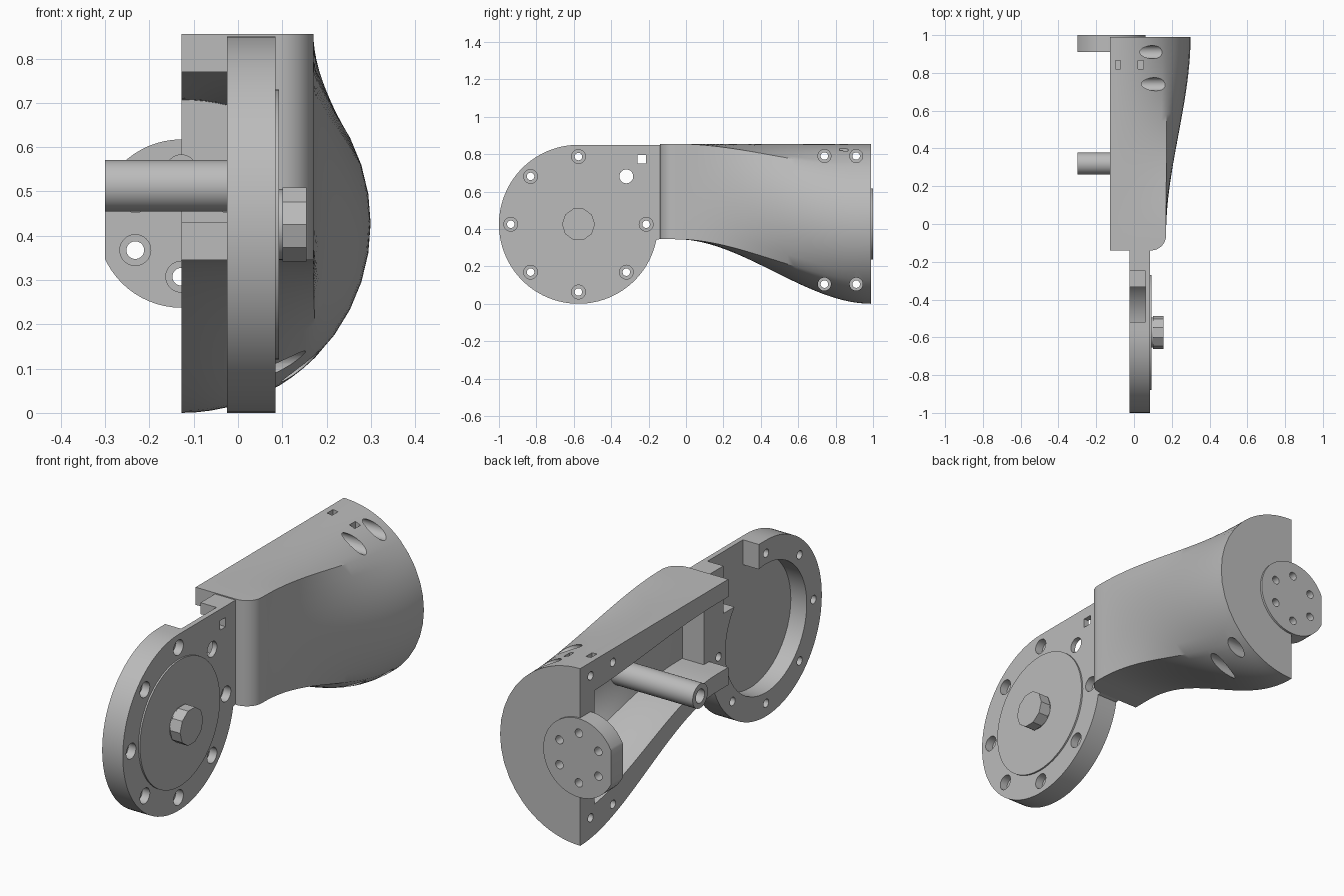
import bpy, bmesh, math
from mathutils import Matrix, Vector

cube = bpy.data.objects.get("Cube")
if cube:
    bpy.data.objects.remove(cube, do_unlink=True)

grey = bpy.data.materials.new("plain grey")
grey.use_nodes = True
grey.diffuse_color = (0.5, 0.5, 0.5, 1)
grey.node_tree.nodes["Principled BSDF"].inputs["Base Color"].default_value = (0.5, 0.5, 0.5, 1)


def finish(bm, name):
    bmesh.ops.recalc_face_normals(bm, faces=bm.faces[:])
    mesh = bpy.data.meshes.new(name)
    bm.to_mesh(mesh)
    bm.free()
    ob = bpy.data.objects.new(name, mesh)
    bpy.context.scene.collection.objects.link(ob)
    mesh.materials.append(grey)
    return ob


def cylinder(name, start, axis, length, r, sides=32, turn=0.0):
    """Cylinder from start along the x or y axis."""
    bm = bmesh.new()
    direction = Vector((1, 0, 0)) if axis == "x" else Vector((0, 1, 0))
    rot = direction.to_track_quat("Z", "Y").to_matrix().to_4x4()
    place = Matrix.Translation(Vector(start) + direction * length / 2)
    bmesh.ops.create_cone(bm, cap_ends=True, segments=sides, radius1=r, radius2=r, depth=length,
                          matrix=place @ rot @ Matrix.Rotation(turn, 4, "Z"))
    return finish(bm, name)


def box(name, lo, hi):
    bm = bmesh.new()
    bmesh.ops.create_cube(bm, size=1)
    for v in bm.verts:
        v.co = [(a + b) / 2 + c * (b - a) for a, b, c in zip(lo, hi, v.co)]
    return finish(bm, name)


def extrude(name, outline, axis, lo, hi):
    """Extrude an outline of (y, z) along x, or of (x, z) along y."""
    bm = bmesh.new()
    co = (lambda p, d: (d, p[0], p[1])) if axis == "x" else (lambda p, d: (p[0], d, p[1]))
    rings = [[bm.verts.new(co(p, d)) for p in outline] for d in (lo, hi)]
    bridge(bm, rings)
    return finish(bm, name)


def bridge(bm, rings):
    for a, b in zip(rings, rings[1:]):
        n = len(a)
        for i in range(n):
            j = (i + 1) % n
            bm.faces.new((a[i], a[j], b[j], b[i]))
    bm.faces.new(rings[0])
    bm.faces.new(rings[-1])


def cut(ob, *cutters):
    bpy.context.view_layer.objects.active = ob
    for c in cutters:
        c.hide_render = True
        mod = ob.modifiers.new("cut", "BOOLEAN")
        mod.operation = "DIFFERENCE"
        mod.solver = "EXACT"
        mod.object = c
        bpy.ops.object.modifier_apply(modifier=mod.name)
        bpy.data.objects.remove(c, do_unlink=True)


SPLIT, MID, R = -0.128, 0.4275, 0.4275
FRONT, BACK = -0.14, 0.99


def ease(y):
    t = min(max((y + 0.05) / (BACK + 0.05), 0), 1)
    return t * t * (3 - 2 * t)


def section(y, side, z_in0=0.0, z_in1=0.0, x_in=0.0, steps=10):
    """Blend of a rectangle and a half circle, by distance along the arm."""
    k = ease(y)
    top, low, r = 0.855 - z_in0, 0.345 + z_in0, R - z_in1
    corners = [(SPLIT, top), (side, top), (side, low), (SPLIT, low)]
    angles = [90, 45, -45, -90]
    pts = []
    for s in range(3):
        for i in range(steps + (s == 2)):
            f = i / steps
            x0, z0 = (a + (b - a) * f for a, b in zip(corners[s], corners[s + 1]))
            a = math.radians(angles[s] + (angles[s + 1] - angles[s]) * f)
            x1 = SPLIT + (R - x_in) * math.cos(a)
            z1 = MID + r * math.sin(a)
            pts.append((x0 + (x1 - x0) * k, y, z0 + (z1 - z0) * k))
    return pts


def loft(name, sections):
    bm = bmesh.new()
    bridge(bm, [[bm.verts.new(p) for p in s] for s in sections])
    return finish(bm, name)


# Arm shell: rounded front corner, then the flare to a half round end
FILLET = 0.08
sections = []
for i in range(9):
    a = math.pi / 2 * i / 8
    sections.append(section(FRONT + FILLET * (1 - math.cos(a)), 0.17 - FILLET * (1 - math.sin(a))))
sections += [section(-0.05 + (BACK + 0.05) * i / 28, 0.17) for i in range(1, 29)]
shell = loft("arm_shell", sections)

# Hollow, open on the flat side and through the front
inner = []
for i in range(21):
    y = -0.1 + 0.98 * i / 20
    ring = section(y, 0.09, 0.085, 0.15, 0.08)
    inner.append([(SPLIT - 0.1, y, ring[0][2])] + ring + [(SPLIT - 0.1, y, ring[-1][2])])
cut(shell, loft("hollow", inner),
    box("front_mouth", (-0.3, -0.2, 0.43), (-0.025, -0.05, 0.77)))

# Screw holes in the shell, and two strap slots on top
for y in (0.74, 0.91):
    for z in (0.79, 0.105):
        cut(shell, cylinder("bore", (-0.06, y, z), "x", 0.5, 0.035),
            cylinder("hole", (-0.3, y, z), "x", 0.5, 0.02))
for x in (-0.085, 0.035):
    cut(shell, box("slot", (x - 0.014, 0.82, 0.78), (x + 0.014, 0.865, 0.95)))

# Coupling disc on the back, with one flat side
coupler = cylinder("coupling_disc", (SPLIT, 0.91, MID), "y", 0.09, 0.19, 64)
cut(coupler, box("flat", (-0.6, 0.8, 0), (-0.3, 1.1, 0.9)))
for i in range(6):
    a = math.radians(90 + 60 * i)
    x, z = SPLIT + 0.12 * math.cos(a), MID + 0.12 * math.sin(a)
    for part in (coupler, shell):
        cut(part, cylinder("hole", (x, 0.85, z), "y", 0.3, 0.02),
            cylinder("bore", (x, 0.85, z), "y", 0.09, 0.035))

# Joint housing: round plate that runs straight into the arm
HUB_Y, HUB_R = -0.575, 0.425
first = -math.asin((MID - 0.345) / HUB_R)
sweep = -math.pi * 1.5 - first
outline = [(HUB_Y + HUB_R * math.cos(first + sweep * i / 64),
            HUB_R + HUB_R * math.sin(first + sweep * i / 64)) for i in range(65)]
outline += [(-0.12, 0.85), (-0.12, 0.35)]
housing = extrude("joint_housing", outline, "x", -0.025, 0.085)
cut(housing, cylinder("bowl", (-0.1, HUB_Y, HUB_R), "x", 0.16, 0.31, 64),
    box("rim_notch", (-0.1, -0.52, 0.62), (0.06, -0.25, 0.95)),
    box("square_hole", (-0.1, -0.26, 0.75), (0.2, -0.215, 0.795)))
for i in range(8):
    a = math.pi / 4 * i
    y, z = HUB_Y + 0.362 * math.cos(a), HUB_R + 0.362 * math.sin(a)
    cut(housing, cylinder("hole", (-0.1, y, z), "x", 0.3, 0.02),
        cylinder("bore", (0.045, y, z), "x", 0.1, 0.037))

# Raised face, stem and faceted knob on the housing
cylinder("raised_face", (0.07, HUB_Y, HUB_R), "x", 0.023, 0.305, 64)
cylinder("knob_stem", (0.08, HUB_Y, HUB_R), "x", 0.03, 0.08)
knob = cylinder("knob", (0.1, HUB_Y, HUB_R), "x", 0.055, 0.088, 10, math.pi / 10)

# Tubular post from the inside wall
post = cylinder("post", (-0.3, 0.32, 0.513), "x", 0.47, 0.058, 48)
cut(post, cylinder("post_bore", (-0.4, 0.32, 0.513), "x", 0.4, 0.033))

# Smooth shading with sharp edges kept
for ob in bpy.context.scene.objects:
    ob.select_set(ob.type == "MESH" and ob != knob)
bpy.context.view_layer.objects.active = shell
bpy.ops.object.shade_smooth_by_angle(angle=math.radians(30))
